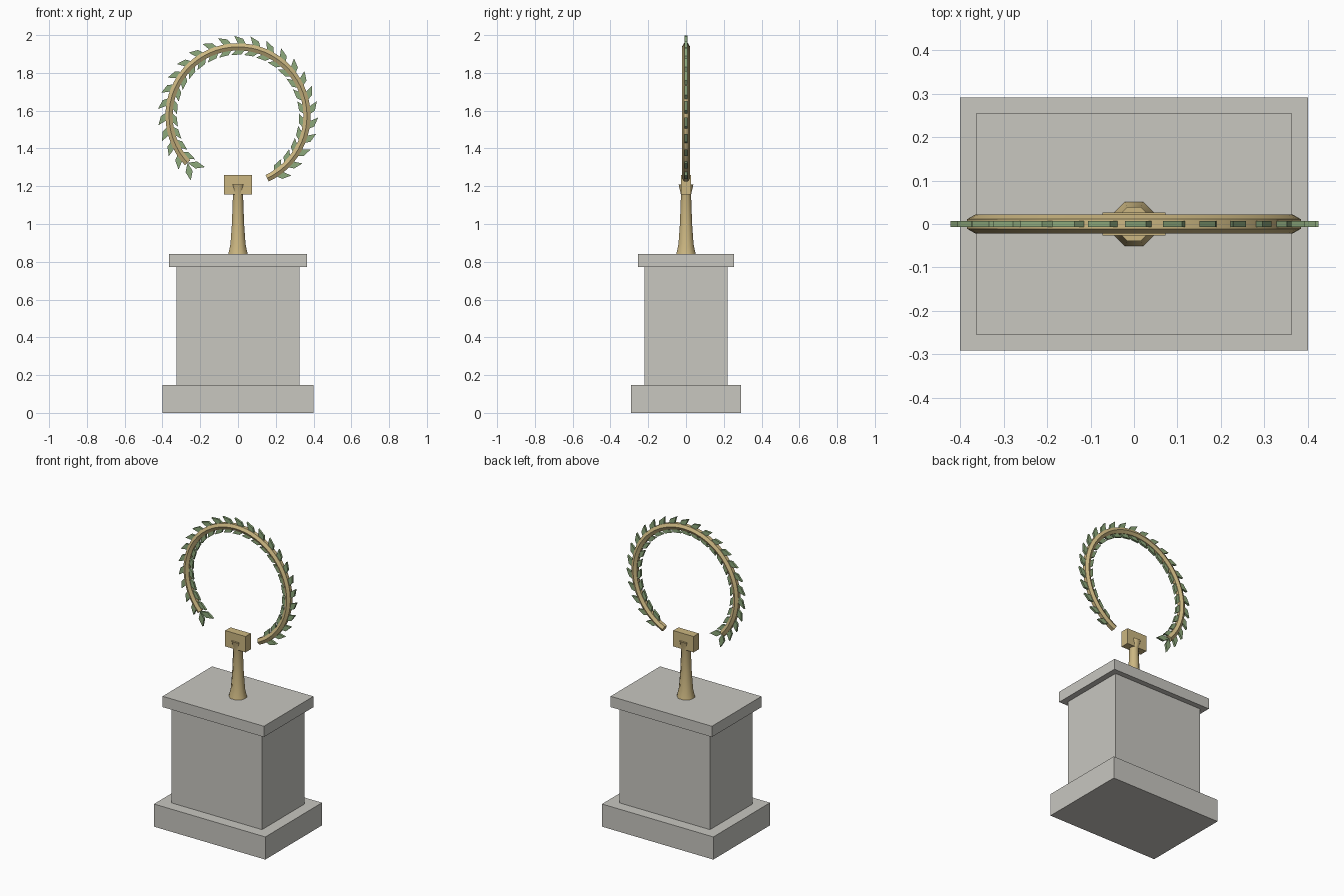
import bpy, bmesh, math
from mathutils import Vector

if "Cube" in bpy.data.objects:
    bpy.data.objects.remove(bpy.data.objects["Cube"])


def material(name, rgb):
    m = bpy.data.materials.new(name)
    m.diffuse_color = (*rgb, 1)
    m.use_nodes = True
    m.node_tree.nodes["Principled BSDF"].inputs["Base Color"].default_value = m.diffuse_color
    return m


GOLD = material("gold", (0.60, 0.47, 0.22))
GREEN = material("leaf_green", (0.27, 0.40, 0.20))
STONE = material("stone", (0.58, 0.57, 0.53))


def finish(name, bm, mat, smooth=None):
    bmesh.ops.recalc_face_normals(bm, faces=bm.faces)
    me = bpy.data.meshes.new(name)
    bm.to_mesh(me)
    bm.free()
    ob = bpy.data.objects.new(name, me)
    bpy.context.collection.objects.link(ob)
    me.materials.append(mat)
    if smooth:
        bpy.ops.object.select_all(action='DESELECT')
        ob.select_set(True)
        bpy.context.view_layer.objects.active = ob
        bpy.ops.object.shade_smooth_by_angle(angle=math.radians(smooth))
    return ob


def box(name, hx, hy, z0, z1, mat):
    bm = bmesh.new()
    bmesh.ops.create_cube(bm, size=1)
    for v in bm.verts:
        v.co = (v.co.x * 2 * hx, v.co.y * 2 * hy, (z0 + z1) / 2 + v.co.z * (z1 - z0))
    return finish(name, bm, mat)


def loft(name, rings, mat, smooth):
    bm = bmesh.new()
    rows = [[bm.verts.new(p) for p in ring] for ring in rings]
    n = len(rows[0])
    for a, b in zip(rows, rows[1:]):
        for i in range(n):
            j = (i + 1) % n
            bm.faces.new((a[i], a[j], b[j], b[i]))
    bm.faces.new(rows[0])
    bm.faces.new(rows[-1])
    return finish(name, bm, mat, smooth)


# Stone pedestal
box("pedestal_base", 0.40, 0.291, 0, 0.147, STONE)
box("pedestal_body", 0.326, 0.219, 0.147, 0.772, STONE)
box("pedestal_cap", 0.364, 0.254, 0.772, 0.842, STONE)

# Flared octagonal stem and the block it carries
profile = [(0.055, 0.842), (0.043, 0.895), (0.035, 1.0), (0.029, 1.155), (0.042, 1.208)]
loft("stem", [[(r * math.cos(math.radians(22.5 + 45 * i)),
                r * math.sin(math.radians(22.5 + 45 * i)), z) for i in range(8)]
              for r, z in profile], GOLD, 50)
box("holder_block", 0.073, 0.027, 1.157, 1.26, GOLD)

# Open wreath ring with a hexagonal section
CZ, R, TUBE = 1.573, 0.365, 0.022
START, END = math.radians(-65), math.radians(223)


def ring_section(a):
    pts = []
    for i in range(6):
        t = math.radians(30 + 60 * i)
        r = R + TUBE * math.cos(t)
        pts.append((r * math.cos(a), TUBE * math.sin(t), CZ + r * math.sin(a)))
    return pts


loft("wreath_ring", [ring_section(START + (END - START) * k / 48) for k in range(49)], GOLD, 30)

# Paired diamond leaves angled out and in along the ring
LEAVES, LENGTH, HALF_W, HALF_T = 25, 0.095, 0.019, 0.007
bm = bmesh.new()
for k in range(LEAVES):
    a = START + (END - START) * (k + 0.5) / (LEAVES - 0.5)
    base = Vector((R * math.cos(a), 0, CZ + R * math.sin(a)))
    for side in (-1, 1):
        d = a + math.pi / 2 - side * math.radians(33)
        along = Vector((math.cos(d), 0, math.sin(d)))
        across = Vector((-along.z, 0, along.x))
        outline = [base, base + along * LENGTH * 0.5 + across * HALF_W,
                   base + along * LENGTH, base + along * LENGTH * 0.5 - across * HALF_W]
        lo = [bm.verts.new(p - Vector((0, HALF_T, 0))) for p in outline]
        hi = [bm.verts.new(p + Vector((0, HALF_T, 0))) for p in outline]
        bm.faces.new(lo)
        bm.faces.new(hi)
        for i in range(4):
            j = (i + 1) % 4
            bm.faces.new((lo[i], lo[j], hi[j], hi[i]))
finish("wreath_leaves", bm, GREEN)
